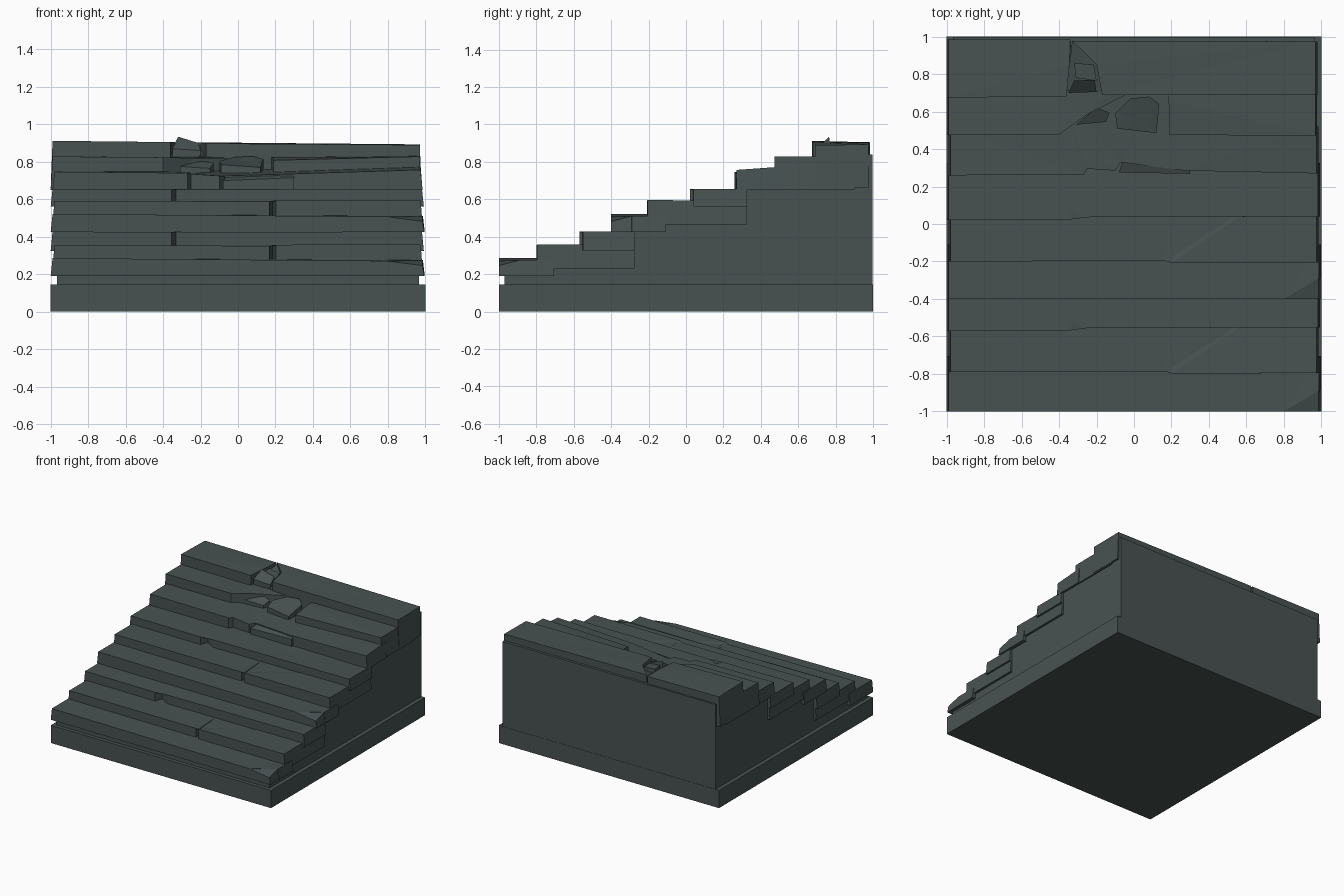
import bpy, bmesh

stone = bpy.data.materials.new("dark grey green stone")
stone.diffuse_color = (0.064, 0.085, 0.083, 1)


def finish(name, bm):
    bmesh.ops.triangulate(bm, faces=[f for f in bm.faces if len(f.verts) > 4])
    bmesh.ops.recalc_face_normals(bm, faces=bm.faces)
    me = bpy.data.meshes.new(name)
    bm.to_mesh(me)
    bm.free()
    me.materials.append(stone)
    ob = bpy.data.objects.new(name, me)
    bpy.context.collection.objects.link(ob)
    return ob


def prism(name, pts, z0):
    """Slab over an outline of (x, y, top height); outer ends taper slightly."""
    bm = bmesh.new()
    low = [bm.verts.new((x, y, z0)) for x, y, z in pts]
    top = [bm.verts.new((x * (0.99 if abs(x) > 0.9 else 1), y, z)) for x, y, z in pts]
    n = len(pts)
    bm.faces.new(top)
    bm.faces.new(low[::-1])
    for i in range(n):
        j = (i + 1) % n
        bm.faces.new((low[i], low[j], top[j], top[i]))
    return finish(name, bm)


def side_profile(name, half, prof):
    """(y, z) outline swept across x."""
    bm = bmesh.new()
    a = [bm.verts.new((-half, y, z)) for y, z in prof]
    b = [bm.verts.new((half, y, z)) for y, z in prof]
    n = len(prof)
    bm.faces.new(a)
    bm.faces.new(b[::-1])
    for i in range(n):
        j = (i + 1) % n
        bm.faces.new((a[i], a[j], b[j], b[i]))
    return finish(name, bm)


# Plinth and the stepped core under the treads
side_profile("plinth", 1.0, [(-1, 0), (1, 0), (1, 0.145), (-1, 0.145)])
side_profile("core", 0.967, [
    (-0.97, 0.14), (0.998, 0.14), (0.998, 0.84), (0.9, 0.84), (0.9, 0.66),
    (0.3, 0.65), (0.3, 0.455), (-0.11, 0.455), (-0.11, 0.43), (-0.3, 0.43),
    (-0.3, 0.23), (-0.7, 0.23), (-0.7, 0.192), (-0.97, 0.192)])

# Two identical lower flights of three steps
for k, (dy, dz) in enumerate([(0, 0), (0.595, 0.235)]):
    tag = "lower" if k == 0 else "middle"
    f1, f2, f3 = [(-1.0, -0.79, -0.57), (-0.4, -0.2, 0.022)][k]
    t1, t2, t3 = [(0.276, 0.355, 0.428), (0.512, 0.592, 0.656)][k]
    back = -0.275 + dy + 0.005 * k
    z0 = 0.19 + dz
    # first step with a chipped right corner
    b1 = -0.705 + dy
    prism(tag + "_step_1", [
        (-1, f1, t1 + 0.01), (0.8, f1, t1 - 0.005), (0.997, f1 + 0.11, t1),
        (0.997, b1, t1), (-1, b1, t1 + 0.01)], z0)
    prism(tag + "_step_1_chip", [
        (0.8, f1, t1 - 0.006), (0.995, f1, t1 - 0.03), (0.995, f1 + 0.11, t1 - 0.001)], z0)
    # second step with a crack
    prism(tag + "_step_2", [
        (-0.99, f2, t2), (0.168, f2 + 0.003, t2 - 0.004), (0.185, f2 + 0.21, t2),
        (0.202, f2 - 0.008, t2 + 0.002), (0.985, f2 - 0.006, t2 + 0.004),
        (0.985, back, t2), (-0.99, back, t2)], z0 + 0.04)
    # third step with a dent
    prism(tag + "_step_3", [
        (-1, f3, t3), (-0.355, f3, t3 - 0.004), (-0.33, f3 + 0.058, t3),
        (-0.25, f3 + 0.014, t3 - 0.004), (0.992, f3 + 0.018, t3),
        (0.992, back, t3), (-1, back, t3)], t2 - 0.03)

# Upper flight: broken seventh step
prism("upper_step_1", [
    (-0.99, 0.26, 0.747), (-0.27, 0.262, 0.74), (-0.25, 0.295, 0.735),
    (-0.1, 0.285, 0.725), (-0.07, 0.33, 0.725), (0.27, 0.285, 0.735),
    (0.985, 0.27, 0.757), (0.985, 0.52, 0.775), (0.15, 0.72, 0.76),
    (-0.4, 0.72, 0.755), (-0.99, 0.52, 0.75)], 0.65)
prism("upper_step_1_broken_lip", [
    (-0.08, 0.275, 0.70), (0.3, 0.268, 0.715), (0.3, 0.3, 0.735), (-0.06, 0.34, 0.72)], 0.65)

# Eighth step in two lengths, with a loose block between
prism("upper_step_2_left", [
    (-1, 0.475, 0.828), (-0.4, 0.478, 0.824), (-0.25, 0.585, 0.82),
    (-0.05, 0.685, 0.82), (-0.05, 0.8, 0.83), (-1, 0.9, 0.83)], 0.65)
prism("upper_step_2_right", [
    (0.19, 0.475, 0.808), (0.978, 0.472, 0.828), (0.978, 0.9, 0.832),
    (0.14, 0.9, 0.83), (0.185, 0.66, 0.825)], 0.65)
prism("loose_block", [
    (-0.09, 0.51, 0.785), (0.12, 0.485, 0.77), (0.135, 0.64, 0.815),
    (0.08, 0.68, 0.83), (-0.02, 0.67, 0.825), (-0.1, 0.59, 0.805)], 0.72)
prism("small_stone", [
    (-0.31, 0.53, 0.775), (-0.15, 0.545, 0.765), (-0.13, 0.595, 0.795),
    (-0.2, 0.62, 0.805)], 0.72)

# Top step in two lengths, with rubble in the gap
prism("top_step_left", [
    (-1, 0.675, 0.912), (-0.36, 0.68, 0.905), (-0.345, 0.85, 0.905),
    (-0.335, 0.965, 0.905), (-0.34, 0.985, 0.9), (-1, 0.985, 0.905)], 0.66)
prism("top_step_right", [
    (-0.17, 0.69, 0.898), (0.98, 0.69, 0.89), (0.98, 0.975, 0.893),
    (-0.33, 0.978, 0.905), (-0.2, 0.85, 0.903)], 0.66)
prism("gap_floor", [
    (-0.36, 0.71, 0.84), (-0.16, 0.7, 0.83), (-0.2, 0.87, 0.87), (-0.33, 0.98, 0.89)], 0.66)
prism("top_rubble", [
    (-0.35, 0.70, 0.87), (-0.2, 0.705, 0.86), (-0.21, 0.77, 0.9),
    (-0.32, 0.765, 0.934)], 0.8)
prism("top_rubble_small", [
    (-0.31, 0.78, 0.905), (-0.2, 0.765, 0.885), (-0.215, 0.85, 0.895),
    (-0.32, 0.86, 0.905)], 0.8)
